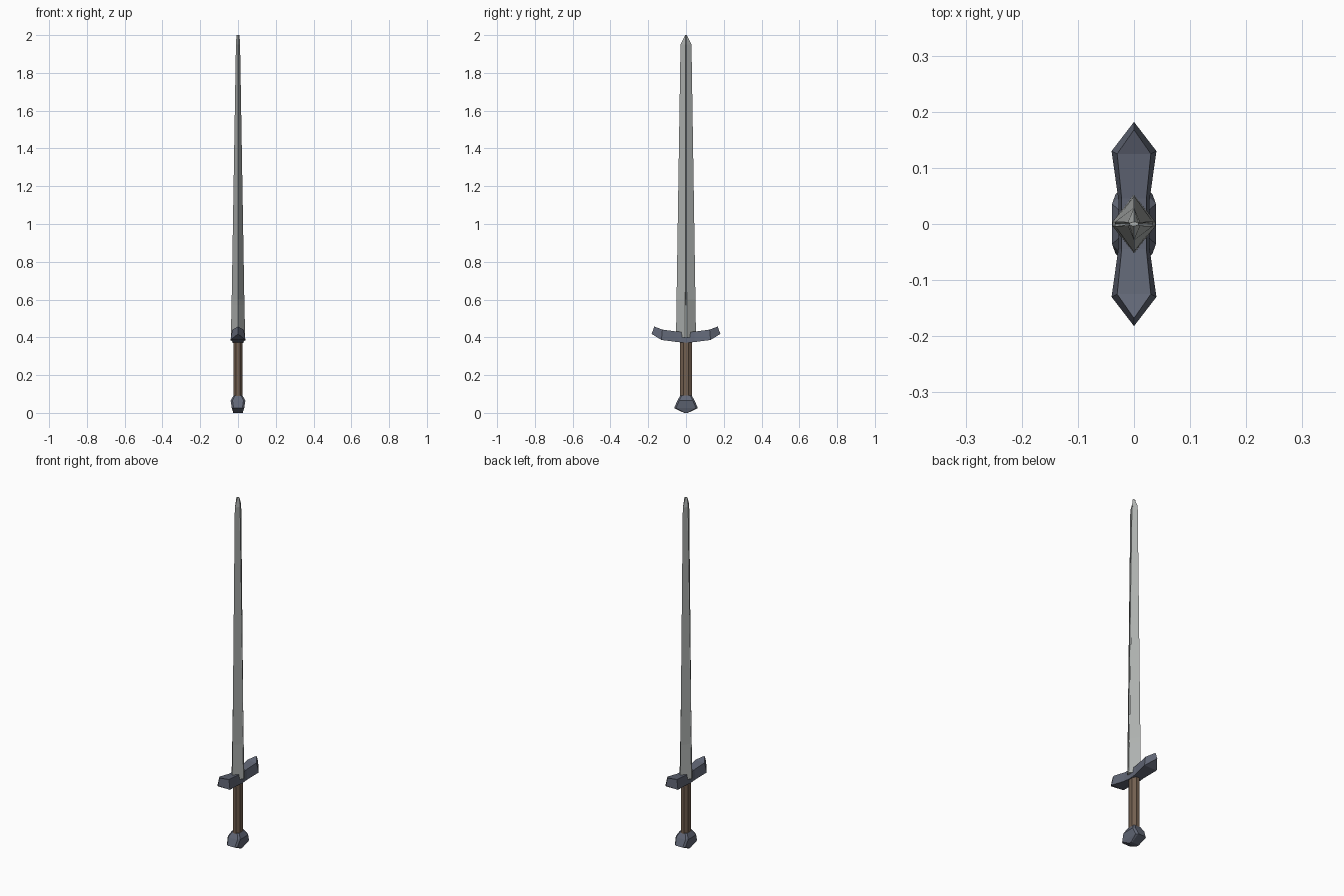
import bpy, bmesh, math

if "Cube" in bpy.data.objects:
    bpy.data.objects.remove(bpy.data.objects["Cube"])

def material(name, rgb):
    m = bpy.data.materials.new(name)
    m.diffuse_color = (*rgb, 1)
    m.use_nodes = True
    m.node_tree.nodes["Principled BSDF"].inputs["Base Color"].default_value = m.diffuse_color
    return m

steel = material("steel", (0.42, 0.44, 0.43))
dark_iron = material("dark_iron", (0.12, 0.135, 0.18))
leather = material("leather", (0.17, 0.115, 0.08))

def loft(name, rings, mat):
    """Skin equal-length rings of points and cap both ends."""
    bm = bmesh.new()
    rows = [[bm.verts.new(p) for p in ring] for ring in rings]
    n = len(rows[0])
    for a, b in zip(rows, rows[1:]):
        for i in range(n):
            j = (i + 1) % n
            bm.faces.new((a[i], a[j], b[j], b[i]))
    bm.faces.new(rows[0][::-1])
    bm.faces.new(rows[-1])
    bmesh.ops.remove_doubles(bm, verts=bm.verts, dist=1e-5)
    bmesh.ops.recalc_face_normals(bm, faces=bm.faces)
    mesh = bpy.data.meshes.new(name)
    bm.to_mesh(mesh)
    bm.free()
    mesh.materials.append(mat)
    ob = bpy.data.objects.new(name, mesh)
    bpy.context.collection.objects.link(ob)
    return ob

# Blade: tapering diamond section with a narrow groove along each face
def blade_ring(z, w, t, g, d):
    half = [(0, w), (t, g), (t - d, 0), (t, -g)]
    return [(x, y, z) for x, y in half + [(-x, -y) for x, y in half]]

loft("blade", [blade_ring(*s) for s in [
    (0.40, 0.053, 0.038, 0.004, 0),
    (0.57, 0.050, 0.034, 0.004, 0),
    (0.60, 0.050, 0.0335, 0.004, 0.009),
    (1.95, 0.029, 0.011, 0.003, 0.004),
    (2.00, 0.004, 0.008, 0.002, 0.001)]], steel)

# Crossguard: upswept trapezoid bar with pointed ends
# (y bottom, z bottom, y top, z top, half width bottom, half width top)
arm = [(0.045, 0.375, 0.045, 0.430, 0.028, 0.022),
       (0.130, 0.386, 0.125, 0.441, 0.040, 0.030),
       (0.182, 0.418, 0.168, 0.457, 0.0, 0.0)]

def guard_ring(s, side):
    yb, zb, yt, zt, b, t = s
    return [(-b, side * yb, zb), (b, side * yb, zb),
            (t, side * yt, zt), (-t, side * yt, zt)]

loft("crossguard", [guard_ring(s, -1) for s in arm[::-1]]
     + [guard_ring((0, 0.371, 0, 0.428, 0.028, 0.022), 1)]
     + [guard_ring(s, 1) for s in arm], dark_iron)

# Grip: eight-sided oval handle
def oval(z, rx, ry, sides=8):
    k = 1 / math.cos(math.pi / sides)
    return [(rx * k * math.cos((i + 0.5) * math.tau / sides),
             ry * k * math.sin((i + 0.5) * math.tau / sides), z)
            for i in range(sides)]

loft("grip", [oval(0.08, 0.023, 0.032), oval(0.40, 0.023, 0.032)], leather)

# Pommel: faceted block flaring toward a ridged underside
def block(z, a, b, c):
    return [(a, -b + c, z), (a, b - c, z), (a - c, b, z), (-a + c, b, z),
            (-a, b - c, z), (-a, -b + c, z), (-a + c, -b, z), (a - c, -b, z)]

loft("pommel", [block(*s) for s in [
    (0.000, 0.025, 0.010, 0.004),
    (0.025, 0.033, 0.063, 0.010),
    (0.065, 0.039, 0.046, 0.010),
    (0.092, 0.024, 0.030, 0.008)]], dark_iron)
